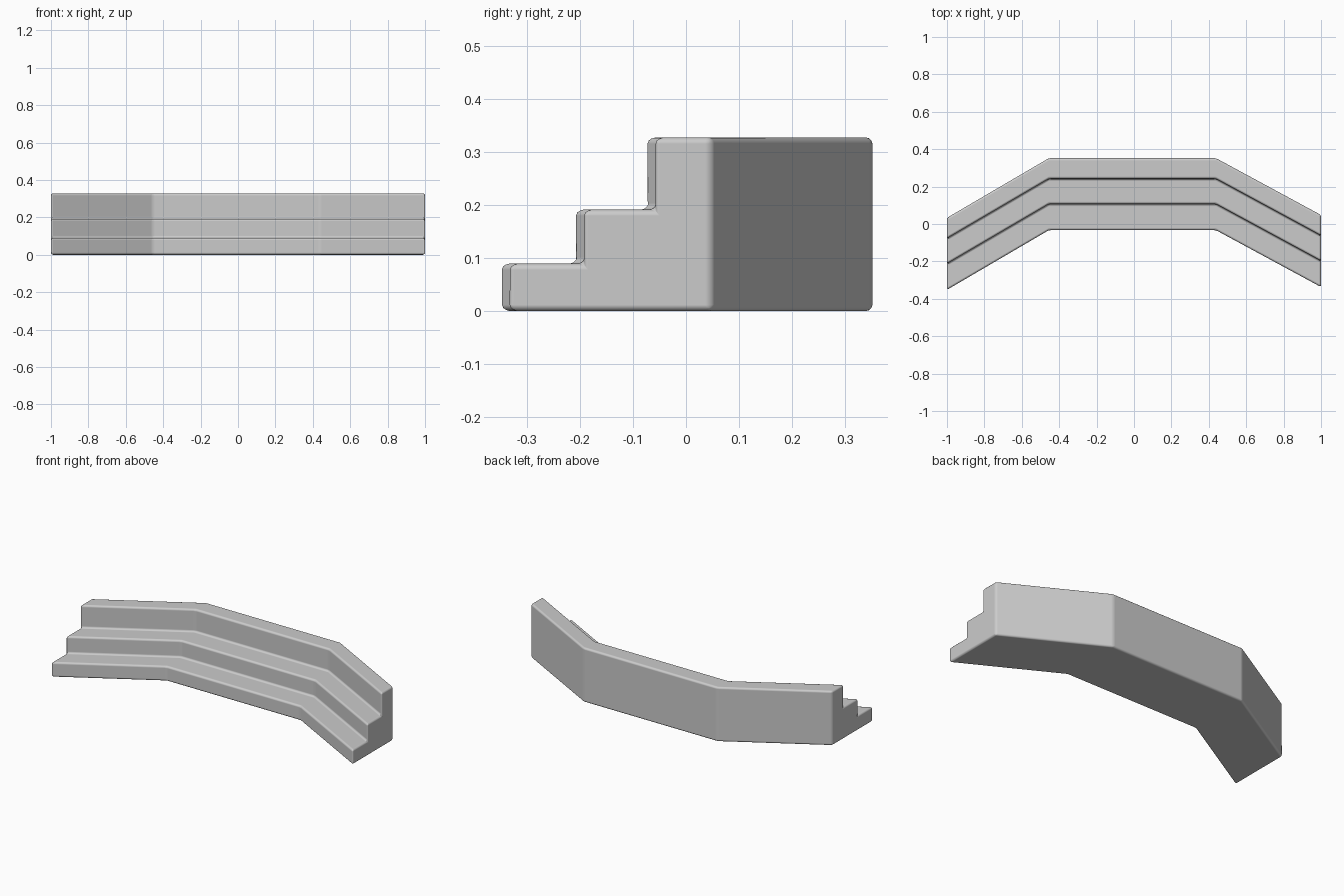
import bpy, bmesh

if "Cube" in bpy.data.objects:
    bpy.data.objects.remove(bpy.data.objects["Cube"])

# Stepped cross-section: (depth from front edge, height)
profile = [(0, 0), (0, 0.09), (0.14, 0.09), (0.14, 0.192),
           (0.275, 0.192), (0.275, 0.328), (0.385, 0.328), (0.385, 0)]
# Plan path of the front edge: (x, y)
path = [(-1, -0.352), (-0.455, -0.033), (0.438, -0.033), (1, -0.337)]

# Sweep the section along the bent path
bm = bmesh.new()
rings = [[bm.verts.new((x, y + d, z)) for d, z in profile] for x, y in path]
n = len(profile)
for a, b in zip(rings, rings[1:]):
    for i in range(n):
        j = (i + 1) % n
        bm.faces.new((a[i], a[j], b[j], b[i]))
bm.faces.new(rings[0])
bm.faces.new(rings[-1])
bmesh.ops.recalc_face_normals(bm, faces=bm.faces)

mesh = bpy.data.meshes.new("curved_steps")
bm.to_mesh(mesh)
bm.free()
steps = bpy.data.objects.new("curved_steps", mesh)
bpy.context.collection.objects.link(steps)
bpy.context.view_layer.objects.active = steps
steps.select_set(True)
bpy.ops.object.shade_smooth()

# Soft rounded edges with flat-looking faces
bevel = steps.modifiers.new("rounded_edges", 'BEVEL')
bevel.width = 0.012
bevel.segments = 3
bevel.limit_method = 'ANGLE'
bevel.angle_limit = 0.35
bevel.harden_normals = True
